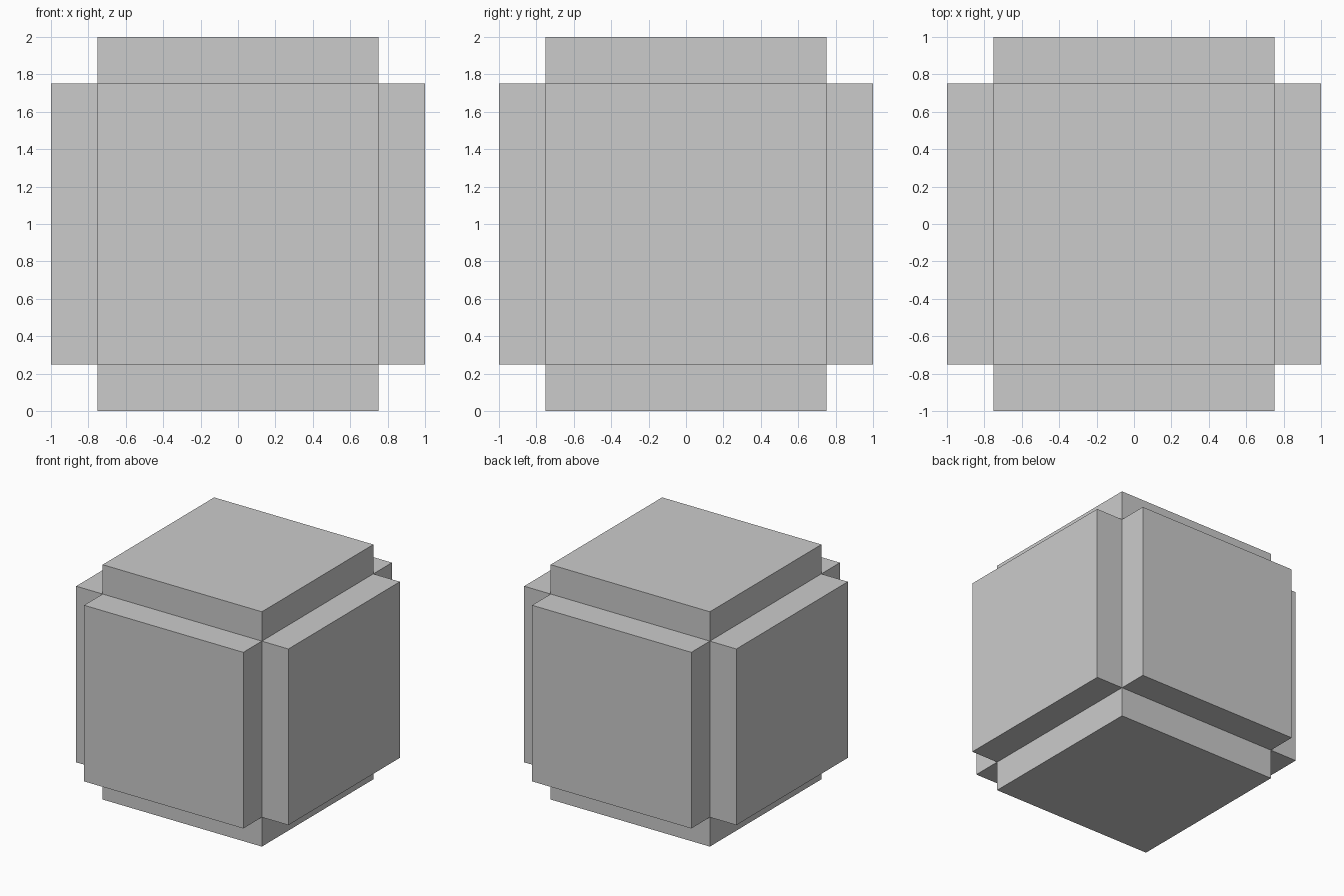
import bpy, bmesh
from mathutils import Matrix

if "Cube" in bpy.data.objects:
    bpy.data.objects.remove(bpy.data.objects["Cube"])

CORE = 1.5      # edge length of the inner cube
RAISE = 0.25    # height of the square slab on each side

# Cube whose six faces are each pushed straight out, leaving notched edges
bm = bmesh.new()
bmesh.ops.create_cube(bm, size=CORE, matrix=Matrix.Translation((0, 0, CORE / 2 + RAISE)))
bm.normal_update()
result = bmesh.ops.extrude_discrete_faces(bm, faces=bm.faces[:])
bm.normal_update()
for face in result["faces"]:
    bmesh.ops.translate(bm, verts=face.verts[:], vec=face.normal * RAISE)
bm.normal_update()

mesh = bpy.data.meshes.new("notched_cube")
bm.to_mesh(mesh)
bm.free()
cube = bpy.data.objects.new("notched_cube", mesh)
bpy.context.collection.objects.link(cube)
